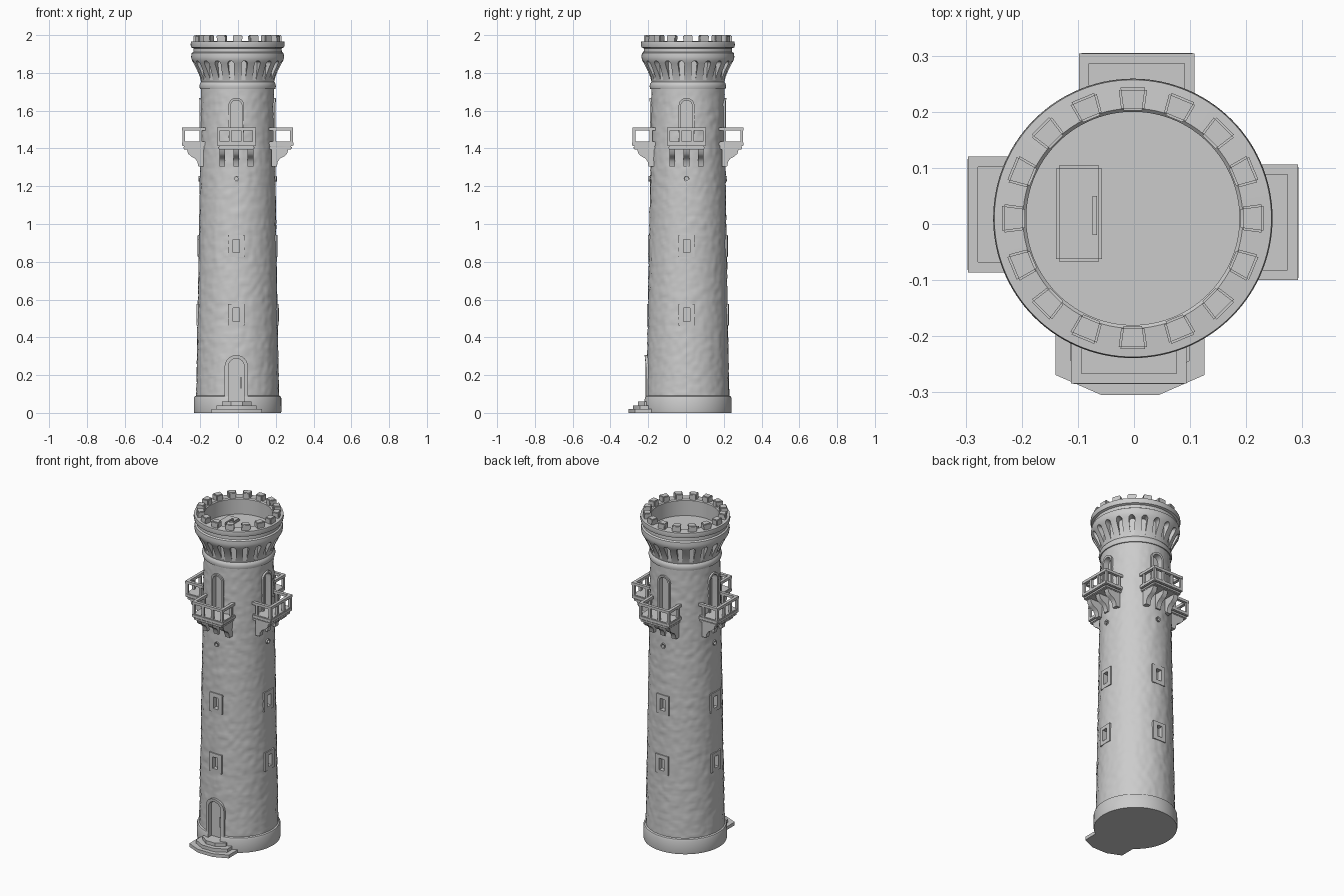
import bpy, bmesh, math
from mathutils import Matrix, Vector, noise

if "Cube" in bpy.data.objects:
    bpy.data.objects.remove(bpy.data.objects["Cube"])

CY = 0.01                       # tower axis sits slightly behind the origin
OFF = -0.007                    # openings sit slightly off the axis


def turn(deg):
    return Matrix.Translation((-0.002, CY, 0)) @ Matrix.Rotation(math.radians(deg), 4, 'Z')


def finish(bm, name, angle=35):
    bmesh.ops.recalc_face_normals(bm, faces=bm.faces[:])
    me = bpy.data.meshes.new(name)
    bm.to_mesh(me)
    bm.free()
    ob = bpy.data.objects.new(name, me)
    bpy.context.collection.objects.link(ob)
    smooth(me, angle)
    return ob


def smooth(me, angle=35):
    me.shade_smooth()
    me.set_sharp_from_angle(angle=math.radians(angle))


def lathe(bm, profile, segs, rough=None):
    rings = []
    for i in range(segs):
        a = 2 * math.pi * i / segs
        ring = []
        for r, z in profile:
            p = Vector((r * math.cos(a), r * math.sin(a), z))
            if rough and r > 0:
                k = 1 + rough(p) / r
                p.x *= k
                p.y *= k
            ring.append(bm.verts.new(turn(0) @ p))
        rings.append(ring)
    for i in range(segs):
        a, b = rings[i], rings[(i + 1) % segs]
        for j in range(len(profile) - 1):
            bm.faces.new((a[j], b[j], b[j + 1], a[j + 1]))
    bmesh.ops.remove_doubles(bm, verts=bm.verts[:], dist=1e-5)
    bmesh.ops.dissolve_degenerate(bm, edges=bm.edges[:], dist=1e-6)


def prism(bm, a_pts, b_pts, m):
    a = [bm.verts.new(m @ Vector(p)) for p in a_pts]
    b = [bm.verts.new(m @ Vector(p)) for p in b_pts]
    n = len(a)
    bm.faces.new(a)
    bm.faces.new(b[::-1])
    for i in range(n):
        bm.faces.new((a[i], a[(i + 1) % n], b[(i + 1) % n], b[i]))


def box(bm, x0, x1, y0, y1, z0, z1, m):
    q = [(x0, y0), (x1, y0), (x1, y1), (x0, y1)]
    prism(bm, [(x, y, z0) for x, y in q], [(x, y, z1) for x, y in q], m)


def arch(w, z0, z1, x=OFF, n=12, base=None):
    b = w if base is None else base
    top = [(x + w * math.cos(math.pi * i / n), z1 - w + w * math.sin(math.pi * i / n)) for i in range(n + 1)]
    return [(x - b, z0), (x + b, z0)] + top


def rect(w, z0, z1):
    return [(OFF - w, z0), (OFF + w, z0), (OFF + w, z1), (OFF - w, z1)]


def disc(r, z, n=16):
    return [(OFF + r * math.cos(2 * math.pi * i / n), z + r * math.sin(2 * math.pi * i / n)) for i in range(n)]


def recess(bm, path, r0, r1, m):
    prism(bm, [(x, -r0, z) for x, z in path], [(x, -r1, z) for x, z in path], m)


def frame(bm, inner, outer, r0, r1, m):
    # raised surround wrapped on the curved wall
    def put(path, r):
        return [bm.verts.new(m @ Vector((x, -math.sqrt(r * r - x * x), z))) for x, z in path]
    loops = [put(inner, r0), put(inner, r1 - .002), put(outer, r1), put(outer, r0)]
    n = len(inner)
    for k in range(4):
        a, b = loops[k], loops[(k + 1) % 4]
        for i in range(n):
            bm.faces.new((a[i], a[(i + 1) % n], b[(i + 1) % n], b[i]))


def cut(ob, cutter):
    mod = ob.modifiers.new("cut", 'BOOLEAN')
    mod.operation, mod.solver, mod.object = 'DIFFERENCE', 'EXACT', cutter
    dg = bpy.context.evaluated_depsgraph_get()
    me = bpy.data.meshes.new_from_object(ob.evaluated_get(dg))
    ob.modifiers.clear()
    ob.data = me
    smooth(me)
    bpy.data.objects.remove(cutter)


# rough stone shaft with plinth
def stone(p):
    if p.z < .1 or p.z > 1.69:
        return 0
    q = Vector((p.x * 32, p.y * 32, p.z * 42))
    return .0035 * noise.noise(q) + .0015 * noise.noise(q * 2)


N = 110
shaft_profile = [(0, 0), (.230, 0), (.232, .01), (.231, .078), (.227, .088), (.219, .092)]
shaft_profile += [(.219 - .026 * (i / N) ** .9, .1 + 1.63 * i / N) for i in range(N + 1)] + [(0, 1.73)]
bm = bmesh.new()
lathe(bm, shaft_profile, 120, stone)
shaft = finish(bm, "tower_shaft", 40)

# recesses for doors, windows and drain holes on all four sides
bm = bmesh.new()
for k in range(4):
    m = turn(90 * k)
    recess(bm, arch(.030, 1.42, 1.655), .165, .3, m)
    recess(bm, rect(.017, .848, .918), .18, .3, m)
    recess(bm, rect(.017, .485, .555), .19, .3, m)
    recess(bm, disc(.009, 1.24), .18, .3, m)
recess(bm, arch(.042, .055, .288), .192, .3, turn(0))
cut(shaft, finish(bm, "opening_cutter"))

# crown: string course, flare, cornice, parapet and sunken roof
crown_profile = [(0, 1.715), (.199, 1.715), (.203, 1.73), (.199, 1.745), (.193, 1.752), (.200, 1.78),
                 (.215, 1.815), (.234, 1.853), (.242, 1.866), (.246, 1.885), (.243, 1.905), (.234, 1.911),
                 (.233, 1.93), (.246, 1.935), (.249, 1.95), (.247, 1.965), (.196, 1.968), (.190, 1.962),
                 (.190, 1.87), (0, 1.87)]
bm = bmesh.new()
lathe(bm, crown_profile, 120)
crown = finish(bm, "crown")
bm = bmesh.new()
for k in range(20):
    recess(bm, arch(.017, 1.762, 1.864, 0, 10, .010), .195, .3, turn(9 + 18 * k))
cut(crown, finish(bm, "corbel_gap_cutter"))

# merlons
bm = bmesh.new()
for k in range(16):
    bot = [(-.019, -.192), (.019, -.192), (.024, -.233), (-.024, -.233)]
    prism(bm, [(x, y, 1.955) for x, y in bot], [(x * 1.08, y, 2.0) for x, y in bot], turn(22.5 * k))
bmesh.ops.bevel(bm, geom=bm.edges[:], offset=.004, segments=2, affect='EDGES')
finish(bm, "merlons", 50)

# roof trapdoor and its handle
bm = bmesh.new()
box(bm, -.137, -.055, -.078, .095, 1.86, 1.883, turn(0))
bmesh.ops.bevel(bm, geom=bm.edges[:], offset=.006, segments=2, affect='EDGES')
finish(bm, "trapdoor")
bm = bmesh.new()
box(bm, -.072, -.064, -.03, .04, 1.893, 1.901, turn(0))
for y in (-.03, .032):
    box(bm, -.072, -.064, y, y + .008, 1.875, 1.895, turn(0))
finish(bm, "trapdoor_handle")

# window, hole and door surrounds
bm = bmesh.new()
for k in range(4):
    m = turn(90 * k)
    frame(bm, arch(.030, 1.42, 1.655), arch(.042, 1.42, 1.668), .185, .204, m)
    frame(bm, rect(.017, .848, .918), rect(.043, .825, .942), .195, .214, m)
    frame(bm, rect(.017, .485, .555), rect(.043, .463, .577), .20, .220, m)
    frame(bm, disc(.009, 1.24), disc(.015, 1.24), .19, .208, m)
frame(bm, arch(.042, .04, .288), arch(.062, .04, .306), .205, .229, turn(0))
finish(bm, "opening_surrounds")

# entrance door handle
bm = bmesh.new()
box(bm, OFF + .022, OFF + .028, -.207, -.19, .13, .19, turn(0))
finish(bm, "door_handle")

# entrance steps
bm = bmesh.new()
for i in range(3):
    w, f = .133 - .027 * i, .305 - .025 * i
    q = [(-w, -.15), (-w, -f + .036), (-w * .38, -f), (w * .38, -f), (w, -f + .036), (w, -.15)]
    prism(bm, [(x - .007, y, 0) for x, y in q], [(x - .007, y, .02 * (i + 1)) for x, y in q], Matrix())
finish(bm, "entrance_steps")

# balconies: platform with brackets, then railing
bracket = [(.18, 1.305), (.208, 1.305), (.213, 1.33), (.225, 1.347), (.245, 1.357),
           (.262, 1.372), (.27, 1.40), (.18, 1.40)]
for k, side in enumerate(("front", "right", "back", "left")):
    m = turn(90 * k) @ Matrix.Translation((OFF, 0, 0))
    bm = bmesh.new()
    box(bm, -.103, .103, -.295, -.165, 1.412, 1.436, m)
    box(bm, -.096, .096, -.287, -.165, 1.395, 1.412, m)
    bmesh.ops.bevel(bm, geom=bm.edges[:], offset=.004, segments=2, affect='EDGES')
    for x in (-.075, 0, .075):
        prism(bm, [(x - .015, -r, z) for r, z in bracket], [(x + .015, -r, z) for r, z in bracket], m)
    finish(bm, side + "_balcony_platform")

    bm = bmesh.new()
    h, X, R = .007, .094, .285
    for x, r in [(-X, R), (X, R), (-X / 3, R), (X / 3, R), (-X, .195), (X, .195)]:
        box(bm, x - h, x + h, -r - h, -r + h, 1.43, 1.505, m)
    box(bm, -X - .009, X + .009, -R - .009, -R + .009, 1.494, 1.51, m)
    for x in (-X, X):
        box(bm, x - .009, x + .009, -R + .009, -.165, 1.494, 1.51, m)
    finish(bm, side + "_balcony_railing")
